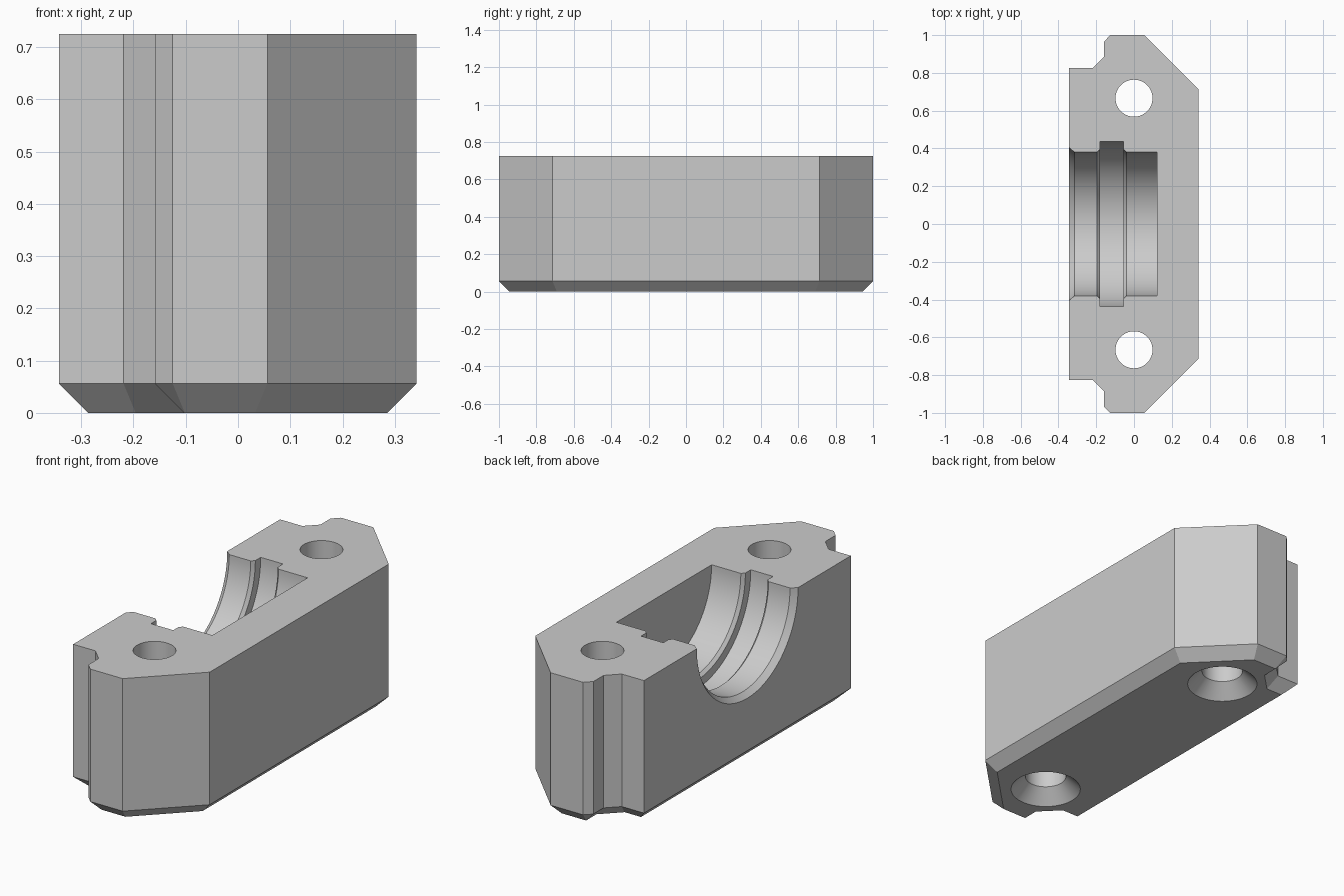
import bpy, bmesh, math
from mathutils import Vector, Matrix

cube = bpy.data.objects.get("Cube")
if cube:
    bpy.data.objects.remove(cube, do_unlink=True)

HEIGHT, CHAMFER = 0.725, 0.056

grey = bpy.data.materials.new("plain grey")
grey.use_nodes = True
grey.diffuse_color = (0.6, 0.6, 0.6, 1)
grey.node_tree.nodes["Principled BSDF"].inputs["Base Color"].default_value = (0.6, 0.6, 0.6, 1)


def make_object(name, bm):
    bmesh.ops.recalc_face_normals(bm, faces=bm.faces)
    mesh = bpy.data.meshes.new(name)
    bm.to_mesh(mesh)
    bm.free()
    mesh.materials.append(grey)
    obj = bpy.data.objects.new(name, mesh)
    bpy.context.collection.objects.link(obj)
    return obj


def inset(points, dist):
    """Mitred inward offset of a counterclockwise outline."""
    result = []
    for i, p in enumerate(points):
        a = (p - points[i - 1]).normalized()
        b = (points[(i + 1) % len(points)] - p).normalized()
        n, m = Vector((-a.y, a.x)), Vector((-b.y, b.x))
        result.append(p + (n + m) * dist / (1 + n.dot(m)))
    return result


def loft(name, rings):
    """Solid through closed rings with equal point counts."""
    bm = bmesh.new()
    loops = [[bm.verts.new(co) for co in ring] for ring in rings]
    for low, high in zip(loops, loops[1:]):
        for i in range(len(low)):
            j = (i + 1) % len(low)
            bm.faces.new((low[i], low[j], high[j], high[i]))
    bm.faces.new(loops[0][::-1])
    bm.faces.new(loops[-1])
    return make_object(name, bm)


def turned(name, profile, matrix, sides):
    """Solid of revolution from (height, radius) pairs about local z."""
    angles = [2 * math.pi * k / sides for k in range(sides)]
    return loft(name, [[matrix @ Vector((r * math.cos(t), r * math.sin(t), h))
                        for t in angles] for h, r in profile])


def cut(target, cutter):
    mod = target.modifiers.new(cutter.name, "BOOLEAN")
    mod.operation, mod.solver, mod.object = "DIFFERENCE", "EXACT", cutter
    bpy.context.view_layer.objects.active = target
    bpy.ops.object.modifier_apply(modifier=mod.name)
    bpy.data.objects.remove(cutter, do_unlink=True)


# Block with cut corners, notched ends and a chamfered underside
half = [(-0.343, 0.825), (-0.219, 0.825), (-0.159, 0.885), (-0.159, 0.966),
        (-0.125, 1.0), (0.056, 1.0), (0.342, 0.714)]
outline = [Vector((x, -y)) for x, y in half] + [Vector((x, y)) for x, y in reversed(half)]
block = loft("clamp_block", [[(p.x, p.y, z) for p in ring] for ring, z in (
    (inset(outline, CHAMFER), 0), (outline, CHAMFER), (outline, HEIGHT))])

# Half-round bearing seat with a lead-in and a ring groove
seat = [(-0.373, 0.43), (-0.315, 0.38), (-0.195, 0.38), (-0.18, 0.395),
        (-0.18, 0.438), (-0.055, 0.438), (-0.055, 0.395), (-0.04, 0.38), (0.123, 0.38)]
along_x = Matrix.Translation((0, 0, HEIGHT)) @ Matrix.Rotation(math.pi / 2, 4, "Y")
cut(block, turned("seat_cutter", seat, along_x, 128))

# Countersunk bolt holes
bolt = [(-0.05, 0.218), (0.07, 0.098), (HEIGHT + 0.1, 0.098)]
for side in (-1, 1):
    cut(block, turned("bolt_cutter", bolt, Matrix.Translation((0, side * 0.666, 0)), 64))

bpy.ops.object.select_all(action="DESELECT")
block.select_set(True)
bpy.context.view_layer.objects.active = block
bpy.ops.object.shade_smooth_by_angle(angle=math.radians(25))
